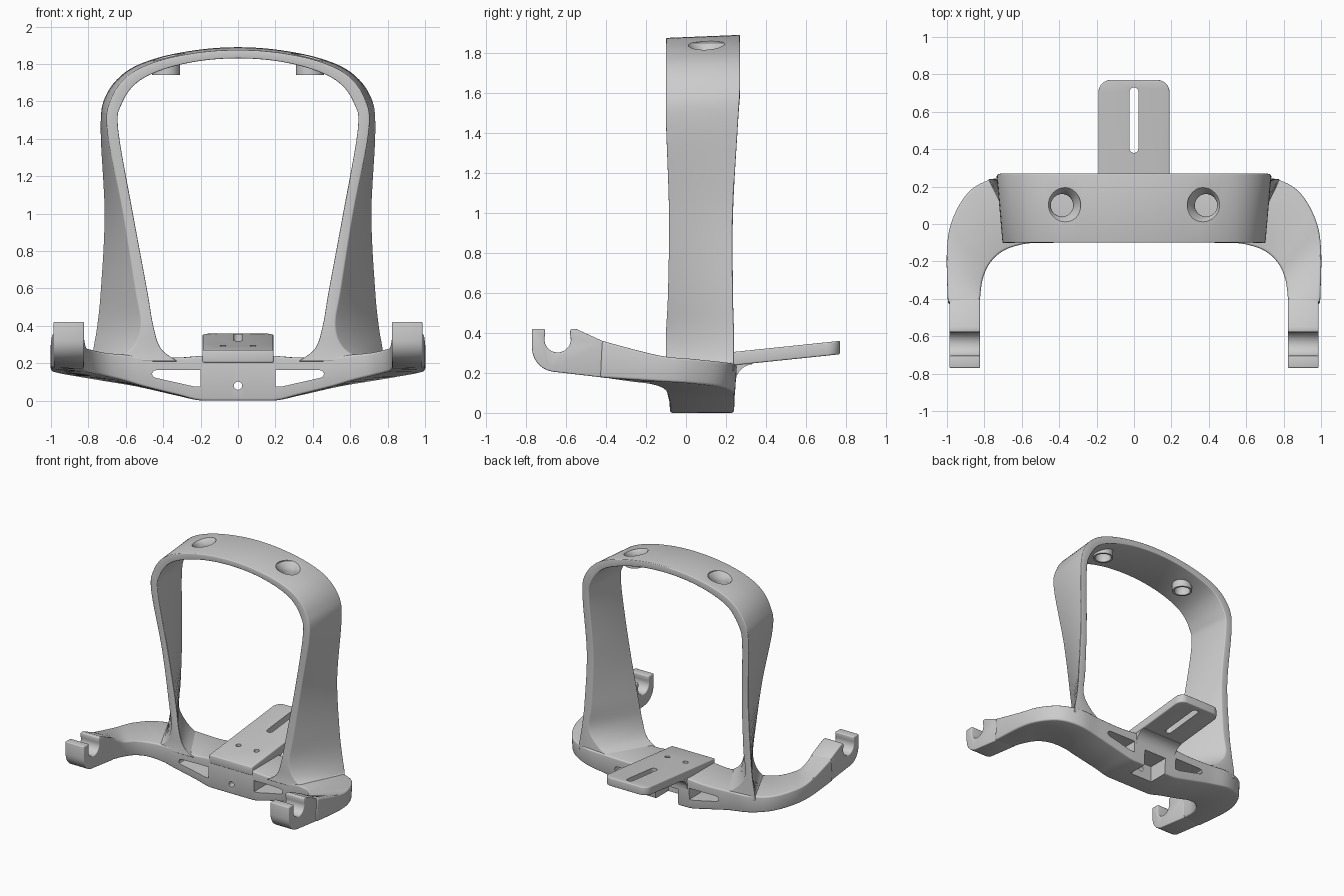
import bpy, bmesh, math
from mathutils import Vector

if "Cube" in bpy.data.objects:
    bpy.data.objects.remove(bpy.data.objects["Cube"])


def make(name, verts, faces):
    me = bpy.data.meshes.new(name)
    bm = bmesh.new()
    vs = [bm.verts.new(v) for v in verts]
    for f in faces:
        bm.faces.new([vs[i] for i in f])
    bmesh.ops.recalc_face_normals(bm, faces=bm.faces)
    bm.to_mesh(me)
    bm.free()
    ob = bpy.data.objects.new(name, me)
    bpy.context.collection.objects.link(ob)
    return ob


def loft(name, rings):
    n = len(rings[0])
    verts = [v for r in rings for v in r]
    faces = [(k * n + i, k * n + (i + 1) % n, (k + 1) * n + (i + 1) % n, (k + 1) * n + i)
             for k in range(len(rings) - 1) for i in range(n)]
    faces += [tuple(range(n)), tuple(range(len(verts) - n, len(verts)))]
    return make(name, verts, faces)


def prism(name, pts, axis, a, b):
    place = {'x': lambda u, v, t: (t, u, v), 'y': lambda u, v, t: (u, t, v),
             'z': lambda u, v, t: (u, v, t)}[axis]
    return loft(name, [[place(u, v, t) for u, v in pts] for t in (a, b)])


def arc(cx, cy, r, a0, a1, n):
    return [(cx + r * math.cos(math.radians(a0 + (a1 - a0) * i / n)),
             cy + r * math.sin(math.radians(a0 + (a1 - a0) * i / n))) for i in range(n + 1)]


def circle(cx, cy, r, n=32):
    return arc(cx, cy, r, 0, 360, n)[:-1]


def spline(rows, steps):
    """Smooth curve through rows of numbers."""
    out = []
    for i in range(len(rows) - 1):
        p = [rows[max(i - 1, 0)], rows[i], rows[i + 1], rows[min(i + 2, len(rows) - 1)]]
        for s in range(steps):
            t = s / steps
            out.append([0.5 * (2 * b + (c - a) * t + (2 * a - 5 * b + 4 * c - d) * t * t
                               + (3 * b - a - 3 * c + d) * t ** 3) for a, b, c, d in zip(*p)])
    return out + [list(rows[-1])]


def finish(ob, bevel=0.012, cutters=()):
    if bevel:
        m = ob.modifiers.new("bevel", 'BEVEL')
        m.width, m.segments, m.limit_method = bevel, 3, 'ANGLE'
        m.angle_limit = math.radians(40)
    for c in cutters:
        c.hide_render = True
        m = ob.modifiers.new("cut", 'BOOLEAN')
        m.operation, m.object, m.solver = 'DIFFERENCE', c, 'EXACT'
    bpy.context.view_layer.update()
    dg = bpy.context.evaluated_depsgraph_get()
    me = bpy.data.meshes.new_from_object(ob.evaluated_get(dg))
    ob.modifiers.clear()
    ob.data = me
    bpy.ops.object.select_all(action='DESELECT')
    ob.select_set(True)
    bpy.context.view_layer.objects.active = ob
    bpy.ops.object.shade_smooth_by_angle(angle=math.radians(35))


def drop(cutters):
    for c in cutters:
        bpy.data.objects.remove(c)


# Hoop: front-inner, front-outer, back-inner, back-outer (x, z each), front y, back y
half = [
    (.32, .21, .70, .21, .50, .21, .78, .21, -.10, .24),
    (.41, .28, .57, .275, .61, .28, .775, .28, -.10, .24),
    (.45, .40, .52, .40, .69, .40, .755, .40, -.10, .24),
    (.485, .60, .55, .60, .67, .60, .735, .60, -.09, .235),
    (.56, 1.0, .615, 1.0, .655, 1.0, .715, 1.0, -.085, .235),
    (.64, 1.45, .70, 1.45, .675, 1.45, .735, 1.45, -.10, .26),
    (.62, 1.59, .675, 1.62, .65, 1.59, .71, 1.625, -.10, .27),
    (.54, 1.70, .585, 1.74, .56, 1.71, .605, 1.755, -.10, .27),
    (.40, 1.77, .43, 1.815, .41, 1.78, .44, 1.83, -.10, .27),
    (.21, 1.815, .22, 1.86, .215, 1.825, .22, 1.875, -.10, .27),
    (0, 1.83, 0, 1.875, 0, 1.84, 0, 1.89, -.10, .27)]
flip = [tuple(-v if i in (0, 2, 4, 6) else v for i, v in enumerate(r)) for r in half]
rings = [[(r[0], r[8], r[1]), (r[2], r[8], r[3]), (r[6], r[9], r[7]), (r[4], r[9], r[5])]
         for r in spline(half + flip[-2::-1], 6)]
hoop = loft("hoop", rings)

# Countersunk holes and bosses at the top of the hoop
cuts = []
for s in (-1, 1):
    prof = [(.06, 1.6), (.06, 1.785), (.068, 1.81), (.10, 1.85), (.10, 2.0)]
    cuts.append(loft("hole_cutter", [[(x, y, z) for x, y in circle(s * .385, .1, r)]
                                     for r, z in prof]))
finish(hoop, .014, cuts)
for s, c in zip((-1, 1), cuts):
    finish(prism("hoop_boss", circle(s * .385, .1, .075), 'z', 1.74, 1.80), 0, [c])
drop(cuts)

# Base beam sweeping out into both arms: inner x,y, outer x,y, bottom z, top z
half = [(0, -.09, 0, .25, 0, .25), (.19, -.09, .19, .25, 0, .24),
        (.32, -.09, .34, .25, .03, .23), (.5, -.10, .54, .25, .075, .235),
        (.6, -.11, .72, .25, .105, .245), (.7, -.145, .87, .185, .13, .255),
        (.77, -.21, .965, .04, .147, .27), (.81, -.30, 1.0, -.13, .158, .288),
        (.825, -.42, .995, -.42, .177, .36)]
flip = [(-r[0], r[1], -r[2], r[3], r[4], r[5]) for r in half]
rings = []
for a, b, c, d, zb, zt in spline(flip[:0:-1] + half, 6):
    zb = max(zb, 0)
    rings.append([(a, b + .01, zb), (a, b, zt), (c, d, zt), (c, d - .01, zb)])
beam = loft("base_beam", rings)
slot = [(.2, .075), (.24, .077), (.44, .122), (.455, .13), (.46, .145), (.45, .16),
        (.43, .165), (.2, .165)]
cuts = [prism("slot_cutter", [(s * x, z) for x, z in slot], 'y', -.5, .5) for s in (-1, 1)]
cuts.append(prism("pin_cutter", circle(0, .08, .022), 'y', -.5, .5))
cuts.append(prism("pocket_cutter", [(-.1, .08), (.1, .08), (.1, .4), (-.1, .4)], 'z', -.1, .13))
finish(beam, .012, cuts)
drop(cuts)

# Open hooks at the ends of the arms
hook = ([(-.40, .175), (-.40, .352), (-.55, .42), (-.578, .42)]
        + arc(-.642, .368, .066, 20, -200, 18)
        + [(-.704, .42), (-.77, .42)]
        + arc(-.65, .325, .12, 180, 260, 8))
for s in (-1, 1):
    finish(prism("arm_hook", hook, 'x', s * .823, s * .987), .007)

# Slotted mounting plate, tilted up to the rear
outline = ([(-.19, -.095), (.19, -.095), (.19, .25)]
           + arc(.125, .705, .065, 0, 90, 8) + arc(-.125, .705, .065, 90, 180, 8)
           + [(-.19, .25)])
plate = prism("mounting_plate", outline, 'z', .213, .28)
slot = arc(0, .705, .025, 0, 180, 10) + arc(0, .405, .025, 180, 360, 10)
cuts = [prism("plate_slot_cutter", slot, 'z', 0, 1)]
cuts += [prism("screw_cutter", circle(s * .08, .12, .02, 20), 'z', .2, 1) for s in (-1, 1)]
for v in plate.data.vertices:
    v.co.z += .104 * v.co.y
finish(plate, .008, cuts)
drop(cuts)

# Fillet under the plate
curve = [(.24, .16)] + arc(.34, .152, .092, 180, 95, 8) + [(.335, .27), (.24, .27)]
finish(prism("plate_fillet", curve, 'x', -.185, .185), 0)
